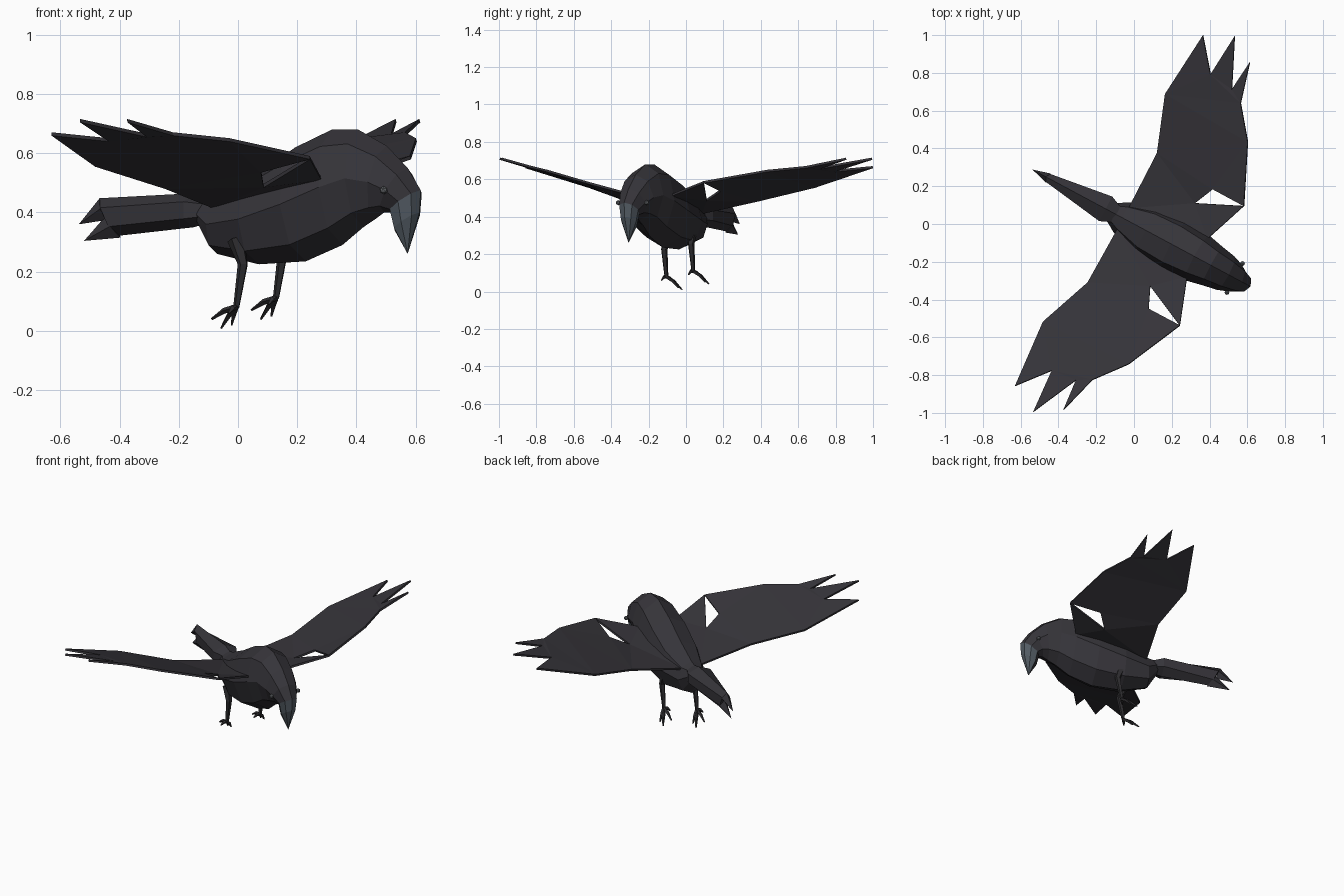
import bpy, math
from mathutils import Vector

if "Cube" in bpy.data.objects:
    bpy.data.objects.remove(bpy.data.objects["Cube"])

HEADING = math.radians(-28.2)   # the bird is built facing +x, then turned


def material(name, rgb, rough=0.8):
    m = bpy.data.materials.new(name)
    m.use_nodes = True
    m.diffuse_color = (*rgb, 1)
    bsdf = m.node_tree.nodes["Principled BSDF"]
    bsdf.inputs["Base Color"].default_value = (*rgb, 1)
    bsdf.inputs["Roughness"].default_value = rough
    return m


BLACK = material("feather black", (0.036, 0.034, 0.041))
LEG = material("leg black", (0.026, 0.025, 0.028))
SLATE = material("beak slate", (0.085, 0.105, 0.125))
EYE = material("eye grey", (0.13, 0.14, 0.15))


def make(name, verts, faces, *mats):
    mesh = bpy.data.meshes.new(name)
    mesh.from_pydata(verts, [], faces)
    for m in mats:
        mesh.materials.append(m)
    obj = bpy.data.objects.new(name, mesh)
    bpy.context.collection.objects.link(obj)
    obj.rotation_euler.z = HEADING
    return obj


def ring(section, n):
    """Oval from its top point, bottom point and half width."""
    xt, zt, xb, zb, w = section
    top, bottom = Vector((xt, 0, zt)), Vector((xb, 0, zb))
    mid, half = (top + bottom) / 2, (top - bottom) / 2
    angles = [2 * math.pi * i / n for i in range(n)]
    return [mid + half * math.cos(a) + Vector((0, w * math.sin(a), 0)) for a in angles]


def skin(name, rings, mats, tip=None):
    """Joins rings of points into a closed skin, ending in a cap or a tip."""
    n = len(rings[0])
    verts = [p for r in rings for p in r]
    faces = [list(range(n))]
    for k in range(len(rings) - 1):
        for i in range(n):
            a, b = k * n + i, k * n + (i + 1) % n
            faces.append([a, a + n, b + n, b])
    last = (len(rings) - 1) * n
    if tip:
        verts.append(Vector(tip))
        faces += [[last + i, len(verts) - 1, last + (i + 1) % n] for i in range(n)]
    else:
        faces.append([last + i for i in reversed(range(n))])
    return make(name, verts, faces, *mats)


def loft(name, sections, n, mats, tip=None):
    return skin(name, [ring(s, n) for s in sections], mats, tip)


def limb(name, points, radii, n=5):
    """Tapered tube through a few points."""
    pts = [Vector(p) for p in points]
    rings = []
    for i, p in enumerate(pts):
        d = (pts[min(i + 1, len(pts) - 1)] - pts[max(i - 1, 0)]).normalized()
        side = d.cross(Vector((0.3, 1, 0.1))).normalized()
        up = d.cross(side)
        rings.append([p + radii[i] * (side * math.cos(a) + up * math.sin(a))
                      for a in (2 * math.pi * k / n for k in range(n))])
    return skin(name, rings, [LEG])


# Body, neck and head in one skin
beak_base = (0.70, 0.475, 0.585, 0.40, 0.055)
loft("body", [
    (-0.14, 0.44, -0.14, 0.36, 0.05),
    (-0.07, 0.46, -0.08, 0.26, 0.09),
    (0.07, 0.53, 0.08, 0.225, 0.14),
    (0.22, 0.62, 0.26, 0.235, 0.15),
    (0.36, 0.68, 0.40, 0.29, 0.135),
    (0.46, 0.68, 0.48, 0.35, 0.115),
    (0.57, 0.625, 0.53, 0.38, 0.10),
    (0.65, 0.55, 0.56, 0.40, 0.08),
    beak_base], 8, [BLACK])

# Beak, with a dark lower half
beak = loft("beak", [beak_base, (0.695, 0.40, 0.60, 0.34, 0.043)], 8,
            [SLATE, BLACK], tip=(0.65, 0, 0.26))
for f in beak.data.polygons:
    f.material_index = int(f.normal.x < -0.3)

# Tail, a folded fan with a forked end
loft("tail", [
    (-0.09, 0.445, -0.09, 0.37, 0.045),
    (-0.17, 0.465, -0.17, 0.35, 0.085),
    (-0.53, 0.448, -0.47, 0.32, 0.028)], 6, [BLACK])
loft("tail_upper_tip", [(-0.53, 0.448, -0.50, 0.375, 0.027)], 4, [BLACK], (-0.61, 0, 0.36))
loft("tail_lower_tip", [(-0.505, 0.39, -0.45, 0.315, 0.027)], 4, [BLACK], (-0.59, 0, 0.304))

# Wing outline: trailing edge, three feather tips, leading edge, wrist, gap, shoulder
wing_points = [
    (-0.065, 0.06, 0.42), (-0.07, 0.39, 0.485), (-0.18, 0.685, 0.56),
    (-0.15, 1.053, 0.665), (-0.017, 0.89, 0.645), (0.0, 1.129, 0.71),
    (0.12, 0.874, 0.66), (0.136, 1.045, 0.71), (0.196, 0.831, 0.665),
    (0.326, 0.667, 0.645), (0.468, 0.359, 0.585), (0.281, 0.36, 0.54),
    (0.232, 0.25, 0.49), (0.38, 0.115, 0.515)]
wing_faces = [
    (0, 1, 12), (1, 11, 12), (1, 9, 11), (9, 10, 11), (1, 2, 9), (2, 8, 9), (2, 3, 4),
    (2, 4, 8), (4, 6, 8), (4, 5, 6), (6, 7, 8), (12, 10, 13), (0, 12, 13)]

for side, s in (("left", 1), ("right", -1)):
    wing = make(side + "_wing", [(x, s * y, z) for x, y, z in wing_points],
                [f[::-s] for f in wing_faces], BLACK)
    thick = wing.modifiers.new("thickness", "SOLIDIFY")
    thick.thickness = 0.012
    thick.offset = 0

    # Eye
    bpy.ops.mesh.primitive_ico_sphere_add(subdivisions=1, radius=0.014)
    eye = bpy.context.object
    eye.name = side + "_eye"
    eye.data.materials.append(EYE)
    eye.rotation_euler.z = HEADING
    c, d = math.cos(HEADING), math.sin(HEADING)
    x, y = 0.605, s * 0.087
    eye.location = (c * x - d * y, d * x + c * y, 0.475)

    # Leg and trailing toes; the left leg is drawn up a little
    lift = Vector((0.05, 0, 0.03)) if s > 0 else Vector()
    hip, knee, ankle = (Vector(p) + lift for p in (
        (0.04, s * 0.09, 0.31), (0.07, s * 0.095, 0.225), (0.045, s * 0.095, 0.08)))
    limb(side + "_leg", [hip, knee, ankle], [0.03, 0.018, 0.011])
    toes = [(-0.085, 0.05, -0.07), (-0.095, 0.0, -0.04),
            (-0.045, 0.05, -0.06), (-0.01, -0.035, -0.02)]
    for i, t in enumerate(toes):
        t = Vector(t)
        bend = ankle + t * 0.5 + Vector((0, 0, 0.008))
        limb(f"{side}_toe_{i + 1}", [ankle, bend, ankle + t], [0.011, 0.01, 0.004], 4)
